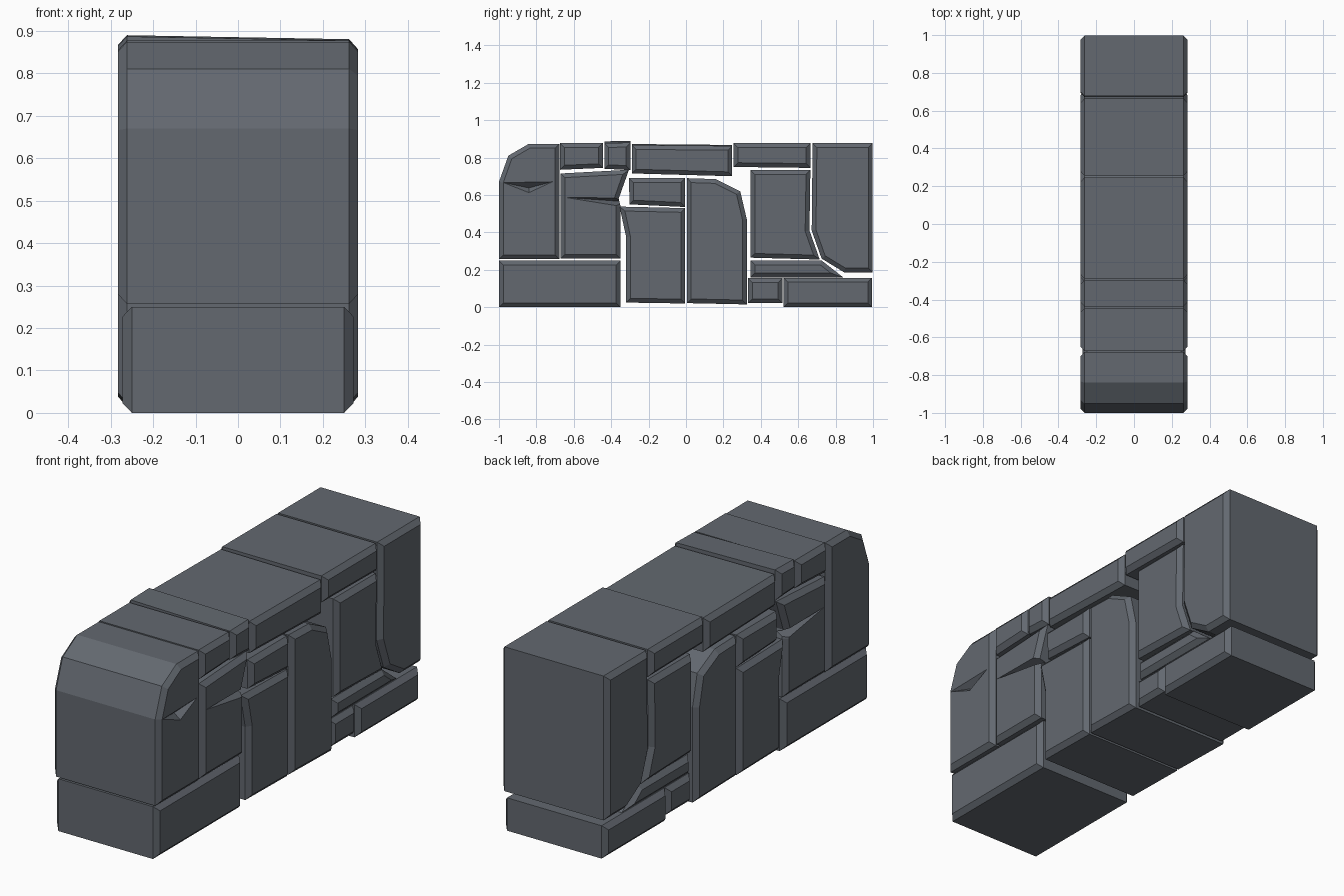
import bpy, bmesh
from mathutils import Vector

if "Cube" in bpy.data.objects:
    bpy.data.objects.remove(bpy.data.objects["Cube"])

stone = bpy.data.materials.new("slate grey stone")
stone.diffuse_color = (0.125, 0.14, 0.162, 1)
stone.use_nodes = True
stone.node_tree.nodes["Principled BSDF"].inputs["Base Color"].default_value = stone.diffuse_color


def inset(pts, d):
    """Offset a closed outline inwards with mitred corners."""
    area = sum(a[0] * b[1] - b[0] * a[1] for a, b in zip(pts, pts[1:] + pts[:1]))
    s = 1 if area > 0 else -1
    out = []
    for i, p in enumerate(pts):
        p = Vector(p)
        e1 = (p - Vector(pts[i - 1])).normalized()
        e2 = (Vector(pts[(i + 1) % len(pts)]) - p).normalized()
        n1 = Vector((-e1.y, e1.x)) * s
        n2 = Vector((-e2.y, e2.x)) * s
        out.append(p + (n1 + n2) * d / (1 + n1.dot(n2)))
    return out


def make_object(name, bm):
    bmesh.ops.recalc_face_normals(bm, faces=bm.faces)
    me = bpy.data.meshes.new(name)
    bm.to_mesh(me)
    bm.free()
    me.materials.append(stone)
    ob = bpy.data.objects.new(name, me)
    bpy.context.collection.objects.link(ob)
    return ob


def block(name, pts, half=0.283, chamfer=0.021, border=0.023, tilt=0.0):
    """Stone running through the wall: y-z outline, chamfered on both faces."""
    bm = bmesh.new()
    small = inset(pts, border)
    loops = [(-half, small), (chamfer - half, pts), (half - chamfer, pts), (half, small)]
    rings = [[bm.verts.new((x, p[0], p[1] + tilt * x)) for p in loop] for x, loop in loops]
    n = len(pts)
    for a, b in zip(rings, rings[1:]):
        for i in range(n):
            j = (i + 1) % n
            bm.faces.new((a[i], a[j], b[j], b[i]))
    bm.faces.new(rings[0])
    bm.faces.new(rings[-1])
    return make_object(name, bm)


def rect(y0, y1, z0, z1):
    return [(y0, z0), (y1, z0), (y1, z1), (y0, z1)]


def notch(ob, points):
    """Chip a convex wedge out of a stone."""
    bm = bmesh.new()
    for p in points:
        bm.verts.new(p)
    bmesh.ops.convex_hull(bm, input=bm.verts)
    cutter = make_object("chip_cutter", bm)
    cutter.hide_render = True
    mod = ob.modifiers.new("chip", 'BOOLEAN')
    mod.operation = 'DIFFERENCE'
    mod.solver = 'EXACT'
    mod.object = cutter
    bpy.context.view_layer.update()
    dg = bpy.context.evaluated_depsgraph_get()
    me = bpy.data.meshes.new_from_object(ob.evaluated_get(dg))
    ob.modifiers.clear()
    ob.data = me
    me.materials.clear()
    me.materials.append(stone)
    bpy.data.objects.remove(cutter)


# bottom course
block("front_footing", rect(-1, -0.35, 0, 0.25), half=0.272, chamfer=0.022)
block("small_footing", rect(0.332, 0.515, 0.022, 0.155), half=0.268)
block("rear_footing", rect(0.522, 0.995, 0, 0.157), half=0.272, chamfer=0.022)
block("wedge_stone", [(0.345, 0.16), (0.84, 0.16), (0.725, 0.25), (0.345, 0.25)], half=0.27)

# upright stones
corner = block("rounded_front_stone", [(-1, 0.257), (-0.677, 0.257), (-0.677, 0.874),
                                       (-0.84, 0.874), (-0.95, 0.81), (-1, 0.67)])
chipped = block("chipped_stone", [(-0.67, 0.26), (-0.35, 0.26), (-0.35, 0.54),
                                  (-0.36, 0.58), (-0.305, 0.735), (-0.67, 0.715)])
block("middle_stone", [(-0.32, 0.025), (-0.005, 0.02), (-0.005, 0.53),
                       (-0.355, 0.538), (-0.32, 0.375)])
block("arched_stone", [(0.005, 0.022), (0.325, 0.015), (0.325, 0.47),
                       (0.29, 0.62), (0.16, 0.685), (0.005, 0.69)])
block("bent_stone", [(0.345, 0.265), (0.715, 0.255), (0.66, 0.41),
                     (0.665, 0.733), (0.345, 0.733)])
block("tall_rear_stone", [(0.672, 0.41), (0.725, 0.26), (0.845, 0.187),
                          (0.998, 0.187), (0.998, 0.877), (0.677, 0.877)])
block("filler_stone", [(-0.302, 0.55), (-0.005, 0.536), (-0.005, 0.69), (-0.305, 0.69)])

# capping stones
block("cap_small", [(-0.673, 0.735), (-0.445, 0.745), (-0.445, 0.877), (-0.673, 0.877)])
block("cap_square", [(-0.437, 0.745), (-0.297, 0.738), (-0.297, 0.885), (-0.437, 0.882)], tilt=-0.018)
block("cap_long", [(-0.29, 0.718), (0.247, 0.703), (0.247, 0.865), (-0.29, 0.87)], tilt=-0.01)
block("cap_rear", [(0.255, 0.75), (0.665, 0.745), (0.665, 0.877), (0.255, 0.877)])

# chips in the side faces
notch(corner, [(0.284, -0.98, 0.667), (0.284, -0.84, 0.612), (0.284, -0.71, 0.672),
               (0.284, -0.84, 0.642), (0.25, -0.84, 0.638)])
for s in (-1, 1):
    notch(chipped, [(s * 0.286, -0.66, 0.588), (s * 0.286, -0.33, 0.585), (s * 0.286, -0.33, 0.535),
                    (s * 0.225, -0.33, 0.565)])
